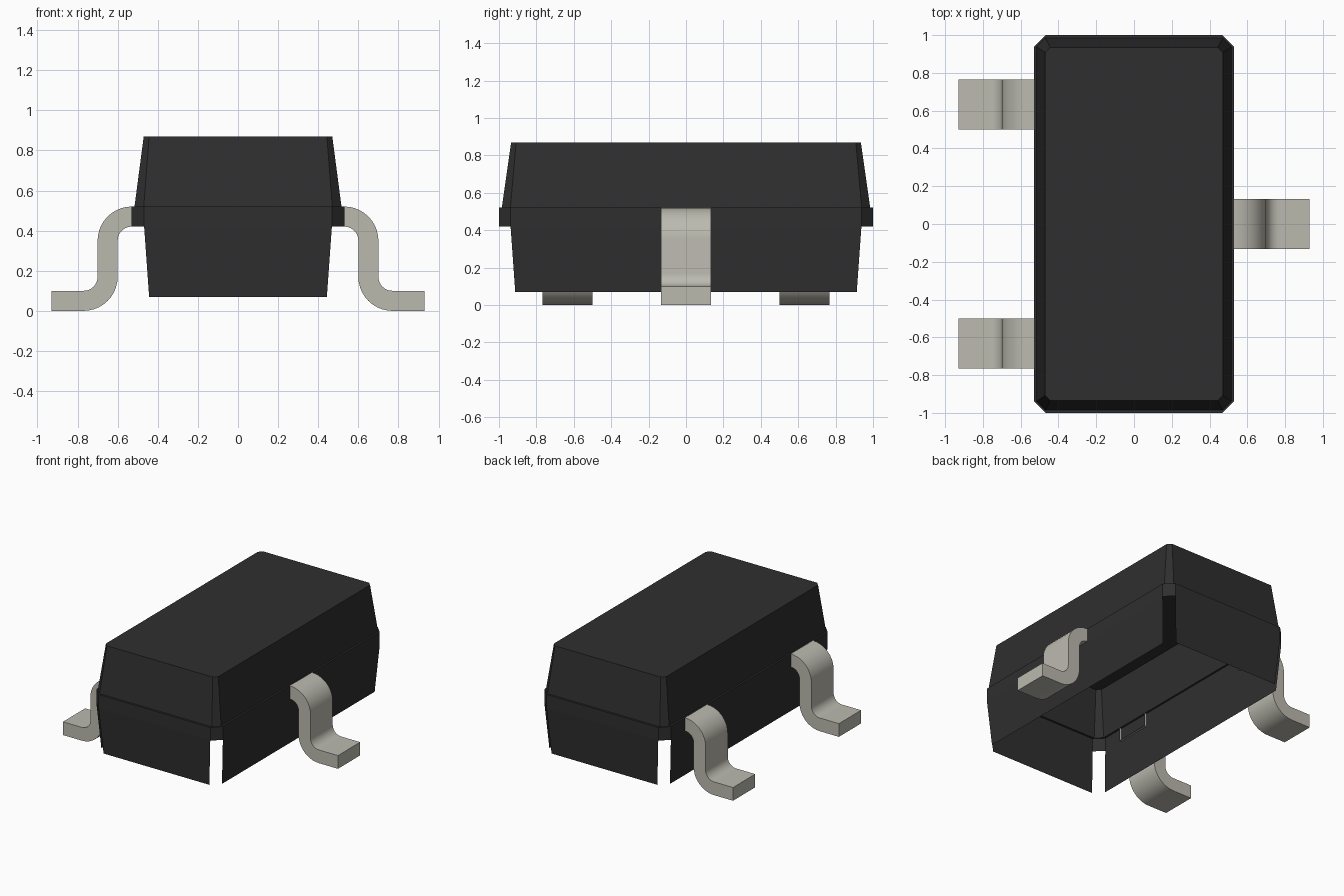
import bpy
import bmesh
import math

cube = bpy.data.objects.get("Cube")
if cube:
    bpy.data.objects.remove(cube, do_unlink=True)


def make_material(name, rgb, roughness):
    mat = bpy.data.materials.new(name)
    mat.use_nodes = True
    color = (*rgb, 1.0)
    mat.diffuse_color = color
    bsdf = mat.node_tree.nodes["Principled BSDF"]
    bsdf.inputs["Base Color"].default_value = color
    bsdf.inputs["Roughness"].default_value = roughness
    return mat


BLACK = make_material("black_plastic", (0.028, 0.028, 0.028), 0.6)
METAL = make_material("tinned_metal", (0.50, 0.49, 0.43), 0.5)


def finish(bm, name, mat):
    mesh = bpy.data.meshes.new(name)
    bm.to_mesh(mesh)
    bm.free()
    mesh.materials.append(mat)
    obj = bpy.data.objects.new(name, mesh)
    bpy.context.collection.objects.link(obj)
    return obj


def chamfered_ring(bm, hx, hy, c, z):
    """Rectangle with cut corners, counter-clockwise; even edges are the straight sides."""
    pts = [(hx, -hy + c), (hx, hy - c), (hx - c, hy), (-hx + c, hy),
           (-hx, hy - c), (-hx, -hy + c), (-hx + c, -hy), (hx - c, -hy)]
    return [bm.verts.new((x, y, z)) for x, y in pts]


def bridge(bm, upper, lower, step=1):
    for i in range(0, 8, step):
        j = (i + 1) % 8
        bm.faces.new((upper[i], lower[i], lower[j], upper[j]))


# Upper shell: roof, sloped sides, narrow ledge and vertical band
bm = bmesh.new()
rings = [chamfered_ring(bm, *r) for r in (
    (0.47, 0.935, 0.027, 0.87),
    (0.516, 0.985, 0.046, 0.52),
    (0.53, 1.0, 0.062, 0.52),
    (0.53, 1.0, 0.062, 0.42))]
bm.faces.new(rings[0])
for upper, lower in zip(rings, rings[1:]):
    bridge(bm, upper, lower)
finish(bm, "upper_body", BLACK)

# Lower skirt: four tapering panels, open at the corners and underneath
bm = bmesh.new()
top = chamfered_ring(bm, 0.53, 1.0, 0.062, 0.42)
bottom = chamfered_ring(bm, 0.505, 0.975, 0.062, 0.07)
bridge(bm, top, bottom, step=2)
bmesh.ops.delete(bm, geom=[v for v in bm.verts if not v.link_faces], context='VERTS')
finish(bm, "lower_body", BLACK)


def arc(cx, cz, r, start, end, steps=10):
    angles = [math.radians(start + (end - start) * i / steps) for i in range(steps + 1)]
    return [(cx + r * math.cos(a), cz + r * math.sin(a)) for a in angles]


def gull_wing_leg(name, side, y):
    """Bent strip swept across its width; the end hidden in the body stays open."""
    outer = ([(0.515, 0.52)] + arc(0.53, 0.35, 0.17, 90, 0)
             + arc(0.77, 0.17, 0.07, 180, 270) + [(0.93, 0.10)])
    inner = ([(0.515, 0.42)] + arc(0.53, 0.35, 0.07, 90, 0)
             + arc(0.77, 0.17, 0.17, 180, 270) + [(0.93, 0.0)])
    bm = bmesh.new()
    loops = []
    for (ox, oz), (ix, iz) in zip(outer, inner):
        loops.append([bm.verts.new((x * side, y + dy, z)) for x, dy, z in (
            (ox, -0.133, oz), (ox, 0.133, oz), (ix, 0.133, iz), (ix, -0.133, iz))])
    for a, b in zip(loops, loops[1:]):
        for i in range(4):
            j = (i + 1) % 4
            bm.faces.new((a[i], b[i], b[j], a[j]))
    bm.faces.new(loops[-1])
    if side < 0:
        bmesh.ops.reverse_faces(bm, faces=bm.faces[:])
    obj = finish(bm, name, METAL)
    bpy.ops.object.select_all(action='DESELECT')
    obj.select_set(True)
    bpy.context.view_layer.objects.active = obj
    bpy.ops.object.shade_smooth_by_angle(angle=math.radians(30))


# Three legs: one on the left side, two on the right side
gull_wing_leg("left_leg", 1, 0.0)
gull_wing_leg("right_front_leg", -1, -0.633)
gull_wing_leg("right_back_leg", -1, 0.633)
